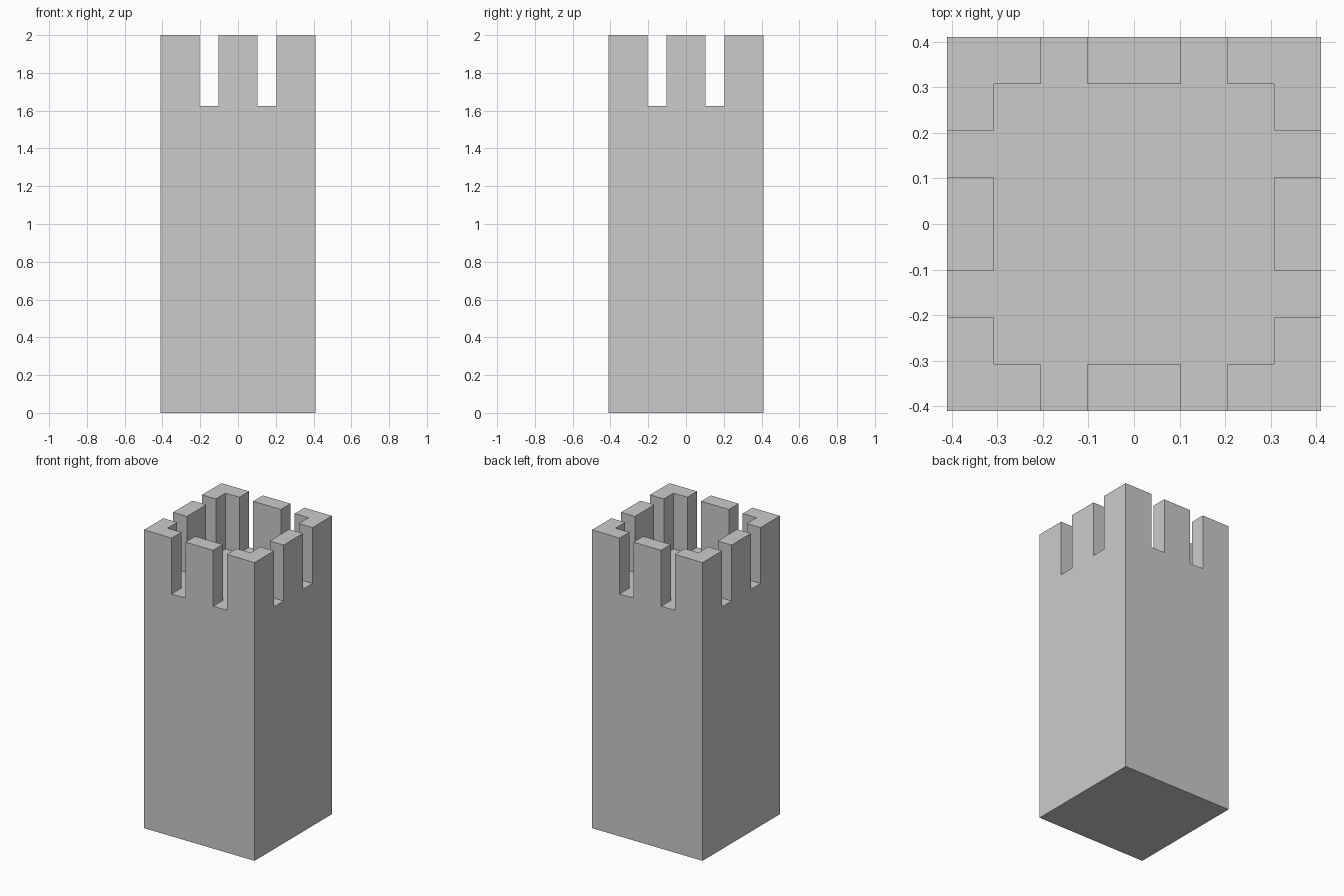
import bpy, bmesh

if "Cube" in bpy.data.objects:
    bpy.data.objects.remove(bpy.data.objects["Cube"])

HALF, FLOOR, TOP = 0.41, 1.625, 2.0
N = 8
CELL = 2 * HALF / N
GAPS = (2, 5)          # cells left open along each side


def raise_faces(bm, faces, height):
    """Extrude a face region straight up."""
    new = bmesh.ops.extrude_face_region(bm, geom=faces)["geom"]
    verts = [v for v in new if isinstance(v, bmesh.types.BMVert)]
    bmesh.ops.translate(bm, verts=verts, vec=(0, 0, height))
    return [f for f in new if isinstance(f, bmesh.types.BMFace)]


bm = bmesh.new()

# Square shaft, gridded so the parapet can be picked out of its roof
bmesh.ops.create_grid(bm, x_segments=N, y_segments=N, size=HALF)
roof = raise_faces(bm, bm.faces[:], FLOOR)


# Battlements: border cells of the roof, except the gaps
def is_merlon(face):
    c = face.calc_center_median()
    i, j = int((c.x + HALF) / CELL), int((c.y + HALF) / CELL)
    on_border = i in (0, N - 1) or j in (0, N - 1)
    return on_border and i not in GAPS and j not in GAPS


raise_faces(bm, [f for f in roof if is_merlon(f)], TOP - FLOOR)

# Merge coplanar grid cells into clean flat faces
bmesh.ops.recalc_face_normals(bm, faces=bm.faces[:])
bmesh.ops.dissolve_limit(bm, angle_limit=0.01, verts=bm.verts[:], edges=bm.edges[:])

mesh = bpy.data.meshes.new("castle_tower")
bm.to_mesh(mesh)
bm.free()
bpy.context.collection.objects.link(bpy.data.objects.new("castle_tower", mesh))
